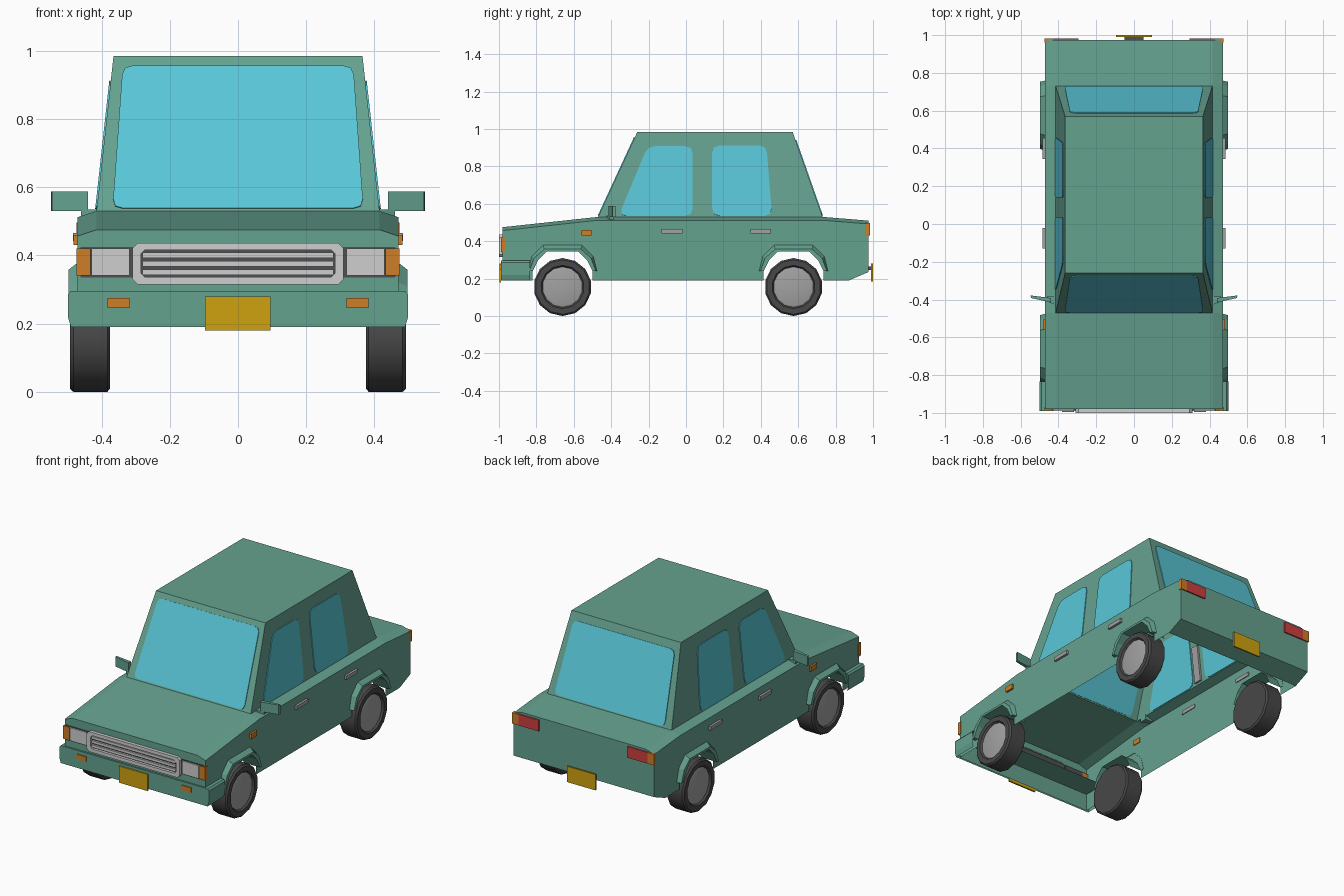
import bpy, bmesh, math
from mathutils import Vector

if "Cube" in bpy.data.objects:
    bpy.data.objects.remove(bpy.data.objects["Cube"])


def mat(name, r, g, b):
    m = bpy.data.materials.new(name)
    m.diffuse_color = (r, g, b, 1)
    m.use_nodes = True
    m.node_tree.nodes["Principled BSDF"].inputs["Base Color"].default_value = m.diffuse_color
    return m


GREEN = mat("body green", .13, .36, .275)
GLASS = mat("window blue", .10, .57, .68)
TYRE = mat("tyre grey", .065, .065, .065)
HUB = mat("hub grey", .36, .36, .36)
LIGHT = mat("light grey", .62, .62, .62)
DARK = mat("grille dark", .08, .08, .085)
ORANGE = mat("indicator orange", .62, .21, .02)
GOLD = mat("plate gold", .62, .36, .005)
RED = mat("tail light red", .62, .05, .05)


def finish(name, bm, mats, smooth=None):
    bmesh.ops.remove_doubles(bm, verts=bm.verts, dist=1e-5)
    bmesh.ops.recalc_face_normals(bm, faces=bm.faces)
    me = bpy.data.meshes.new(name)
    bm.to_mesh(me)
    bm.free()
    for m in mats:
        me.materials.append(m)
    if smooth:
        me.shade_smooth()
        me.set_sharp_from_angle(angle=math.radians(smooth))
    ob = bpy.data.objects.new(name, me)
    bpy.context.collection.objects.link(ob)
    return ob


def face(bm, pts, mi=0):
    f = bm.faces.new([bm.verts.new(p) for p in pts])
    f.material_index = mi
    return f


def prism(bm, pts, depth):
    """Solid from a polygon and an extrusion vector."""
    d = Vector(depth)
    a = [bm.verts.new(p) for p in pts]
    b = [bm.verts.new(Vector(p) + d) for p in pts]
    bm.faces.new(a)
    bm.faces.new(b[::-1])
    n = len(a)
    for i in range(n):
        bm.faces.new((a[i], a[(i + 1) % n], b[(i + 1) % n], b[i]))


def boxes(name, m, x, y, z, mirror=True):
    """Box from ranges, repeated on the other side when mirrored."""
    bm = bmesh.new()
    for s in ((1, -1) if mirror else (1,)):
        prism(bm, [(s * x[0], y[0], z[0]), (s * x[1], y[0], z[0]),
                   (s * x[1], y[0], z[1]), (s * x[0], y[0], z[1])], (0, y[1] - y[0], 0))
    return finish(name, bm, [m])


def rounded(pts, r):
    """Replace each corner with a short curve."""
    pts = [Vector(p) for p in pts]
    out = []
    for i, p in enumerate(pts):
        a = p + (pts[i - 1] - p).normalized() * r
        b = p + (pts[(i + 1) % len(pts)] - p).normalized() * r
        out += [a, (a + 2 * p + b) / 4, b]
    return out


def pane(bm, pts, r):
    pts = rounded(pts, r)
    n = (pts[3] - pts[0]).cross(pts[6] - pts[0]).normalized() * .009
    prism(bm, [p - n / 2 for p in pts], n)


WHEELS = (-.66, .575)
Z_BELT, Z_ROOF = .53, .985


# Lower body: an open-bottomed shell with notched sides
bm = bmesh.new()
TOP = [(-.98, .475), (-.47, Z_BELT), (.73, Z_BELT), (.975, .51)]
ARCH = [(-.16, .19), (-.16, .24), (-.13, .30), (-.085, .345),
        (.085, .345), (.13, .30), (.16, .24), (.16, .19)]
side = [(-.98, .19)]
for w in WHEELS:
    side += [(w + dy, z) for dy, z in ARCH]
side += [(.87, .19), (.975, .235)] + [(y, z - .018) for y, z in reversed(TOP)]
for s in (1, -1):
    face(bm, [(s * .47, y, z) for y, z in side])
    for (y0, z0), (y1, z1) in zip(TOP, TOP[1:]):
        face(bm, [(s * .415, y0, z0), (s * .415, y1, z1),
                  (s * .47, y1, z1 - .018), (s * .47, y0, z0 - .018)])
for i in (0, 2):  # bonnet and boot lid
    (y0, z0), (y1, z1) = TOP[i], TOP[i + 1]
    face(bm, [(-.415, y0, z0), (.415, y0, z0), (.415, y1, z1), (-.415, y1, z1)])
for y, zb, zt in ((-.98, .19, .475), (.975, .235, .51)):  # nose and tail
    face(bm, [(-.47, y, zb), (.47, y, zb), (.47, y, zt - .018),
              (.415, y, zt), (-.415, y, zt), (-.47, y, zt - .018)])
face(bm, [(-.47, .975, .235), (.47, .975, .235), (.47, .87, .19), (-.47, .87, .19)])
finish("lower_body", bm, [GREEN])

# Cabin shell
bm = bmesh.new()
base = [(-.415, -.47, Z_BELT), (.415, -.47, Z_BELT), (.415, .73, Z_BELT), (-.415, .73, Z_BELT)]
roof = [(-.365, -.26, Z_ROOF), (.365, -.26, Z_ROOF), (.365, .57, Z_ROOF), (-.365, .57, Z_ROOF)]
face(bm, roof)
for i in range(4):
    j = (i + 1) % 4
    face(bm, [base[i], base[j], roof[j], roof[i]])
finish("cabin", bm, [GREEN])


def on_cabin(z, y0, y1):
    return y0 + (y1 - y0) * (z - Z_BELT) / (Z_ROOF - Z_BELT)


# Windscreen and rear window
for name, y0, y1, zb, zt in (("windscreen", -.47, -.26, .537, .955),
                             ("rear_window", .73, .57, .537, .94)):
    bm = bmesh.new()
    yb, yt = on_cabin(zb, y0, y1), on_cabin(zt, y0, y1)
    pane(bm, [(-.368, yb, zb), (.368, yb, zb), (.338, yt, zt), (-.338, yt, zt)], .03)
    finish(name, bm, [GLASS])

# Side windows
for name, quad in (("front_side_windows", [(-.36, .535), (.035, .535), (.035, .908), (-.205, .908)]),
                   ("rear_side_windows", [(.14, .535), (.46, .535), (.43, .912), (.14, .912)])):
    bm = bmesh.new()
    for s in (1, -1):
        pane(bm, [(s * on_cabin(z, .415, .365), y, z) for y, z in quad], .04)
    finish(name, bm, [GLASS])

# Inner door pillar trim
bm = bmesh.new()
for s in (1, -1):
    prism(bm, [(s * (on_cabin(z, .415, .365) - .003), y, z)
               for y, z in ((.06, .54), (.11, .54), (.11, .76), (.06, .76))], (-s * .012, 0, 0))
finish("pillar_trim", bm, [HUB])

# Wheel arch flares
bm = bmesh.new()
OUTER = [(-.185, .24), (-.165, .32), (-.105, .38), (.105, .38), (.165, .32), (.185, .24)]
LIP = [(-.178, .24), (-.152, .31), (-.098, .358), (.098, .358), (.152, .31), (.178, .24)]
INNER = ARCH[1:-1]
for s in (1, -1):
    for w in WHEELS:
        rows = [[(s * x, w + dy, z) for dy, z in pts] for x, pts in
                ((.468, OUTER), (.497, LIP), (.497, INNER), (.39, INNER))]
        for a, b in zip(rows, rows[1:]):
            for i in range(5):
                face(bm, [a[i], a[i + 1], b[i + 1], b[i]])
        for i in (0, 5):
            face(bm, [rows[0][i], rows[1][i], rows[2][i], (s * .468, rows[2][i][1], .24)])
finish("arch_flares", bm, [GREEN])

# Wheels: lathed tyre and hub
PROFILE = [(.375, 0), (.375, .145), (.383, .155), (.483, .155), (.493, .146),
           (.493, .116), (.482, .108), (.486, .095), (.486, 0)]
SIDES = 14
for s, sn in ((1, "right"), (-1, "left")):
    for w, wn in zip(WHEELS, ("front", "rear")):
        bm = bmesh.new()
        for k, ((x0, r0), (x1, r1)) in enumerate(zip(PROFILE, PROFILE[1:])):
            for i in range(SIDES):
                a, b = (2 * math.pi * (i + j) / SIDES for j in (0, 1))
                q = [(s * x, w + r * math.sin(t), .155 + r * math.cos(t))
                     for x, r, t in ((x0, r0, a), (x0, r0, b), (x1, r1, b), (x1, r1, a))]
                q = [p for n, p in enumerate(q) if not (n in (1,) and r0 == 0 or n in (2,) and r1 == 0)]
                face(bm, q, 1 if k >= 6 else 0)
        finish(f"{wn}_{sn}_wheel", bm, [TYRE, HUB], 30)

# Front bumper with wrapped ends
bm = bmesh.new()
prism(bm, [(-.49, -.99, .19), (.49, -.99, .19), (.499, -.99, .22), (.499, -.99, .285),
           (.49, -.99, .296), (-.49, -.99, .296), (-.499, -.99, .285), (-.499, -.99, .22)], (0, .155, 0))
bm.faces.ensure_lookup_table()
bmesh.ops.delete(bm, geom=[f for f in bm.faces if f.calc_center_median().z < .195], context='FACES_ONLY')
bmesh.ops.delete(bm, geom=[f for f in bm.faces if f.calc_center_median().y > -.84], context='FACES_ONLY')
finish("front_bumper", bm, [GREEN])

# Grille: backing, frame and bars
boxes("grille_backing", DARK, (-.30, .30), (-.984, -.97), (.325, .425), False)
bm = bmesh.new()


def octagon(x, z0, z1, c, y):
    return [(-x + c, y, z0), (x - c, y, z0), (x, y, z0 + c), (x, y, z1 - c),
            (x - c, y, z1), (-x + c, y, z1), (-x, y, z1 - c), (-x, y, z0 + c)]


loops = [octagon(.31, .315, .436, .015, -.978), octagon(.31, .315, .436, .015, -1),
         octagon(.285, .336, .416, .012, -1), octagon(.285, .336, .416, .012, -.978)]
for a, b in zip(loops, loops[1:]):
    for i in range(8):
        j = (i + 1) % 8
        face(bm, [a[i], a[j], b[j], b[i]])
finish("grille_frame", bm, [LIGHT])
for i in range(3):
    z = .343 + i * .025
    boxes(f"grille_bar_{i + 1}", LIGHT, (-.28, .28), (-.995, -.98), (z, z + .016), False)

# Lamps
boxes("headlight_bezels", DARK, (.308, .462), (-.983, -.97), (.335, .425))
boxes("headlights", LIGHT, (.318, .43), (-.99, -.97), (.341, .42))
boxes("front_corner_lamps", ORANGE, (.432, .474), (-.99, -.968), (.341, .42))
boxes("bumper_indicators", ORANGE, (.318, .382), (-.996, -.985), (.245, .275))
boxes("side_markers", ORANGE, (.465, .482), (-.56, -.505), (.43, .46))
boxes("tail_lights", RED, (.295, .43), (.965, .983), (.43, .497))
boxes("rear_corner_lamps", ORANGE, (.43, .473), (.962, .983), (.43, .497))

# Number plates
boxes("front_plate", GOLD, (-.097, .095), (-.998, -.988), (.18, .28), False)
boxes("rear_plate", GOLD, (-.095, .095), (.99, 1.0), (.185, .28), False)
boxes("rear_plate_mount", DARK, (-.05, .05), (.972, .991), (.245, .265), False)

# Door handles
for name, y in (("front_door_handles", -.13), ("rear_door_handles", .345)):
    boxes(name, HUB, (.465, .484), (y, y + .11), (.442, .465))

# Door mirrors on small feet
bm = bmesh.new()
for s in (1, -1):
    prism(bm, [(s * x, y, .53) for x, y in ((.44, -.415), (.545, -.392), (.548, -.378), (.44, -.392))], (0, 0, .058))
    prism(bm, [(s * x, y, .505) for x, y in ((.41, -.43), (.46, -.41), (.46, -.385), (.41, -.385))], (0, 0, .03))
finish("door_mirrors", bm, [GREEN])
